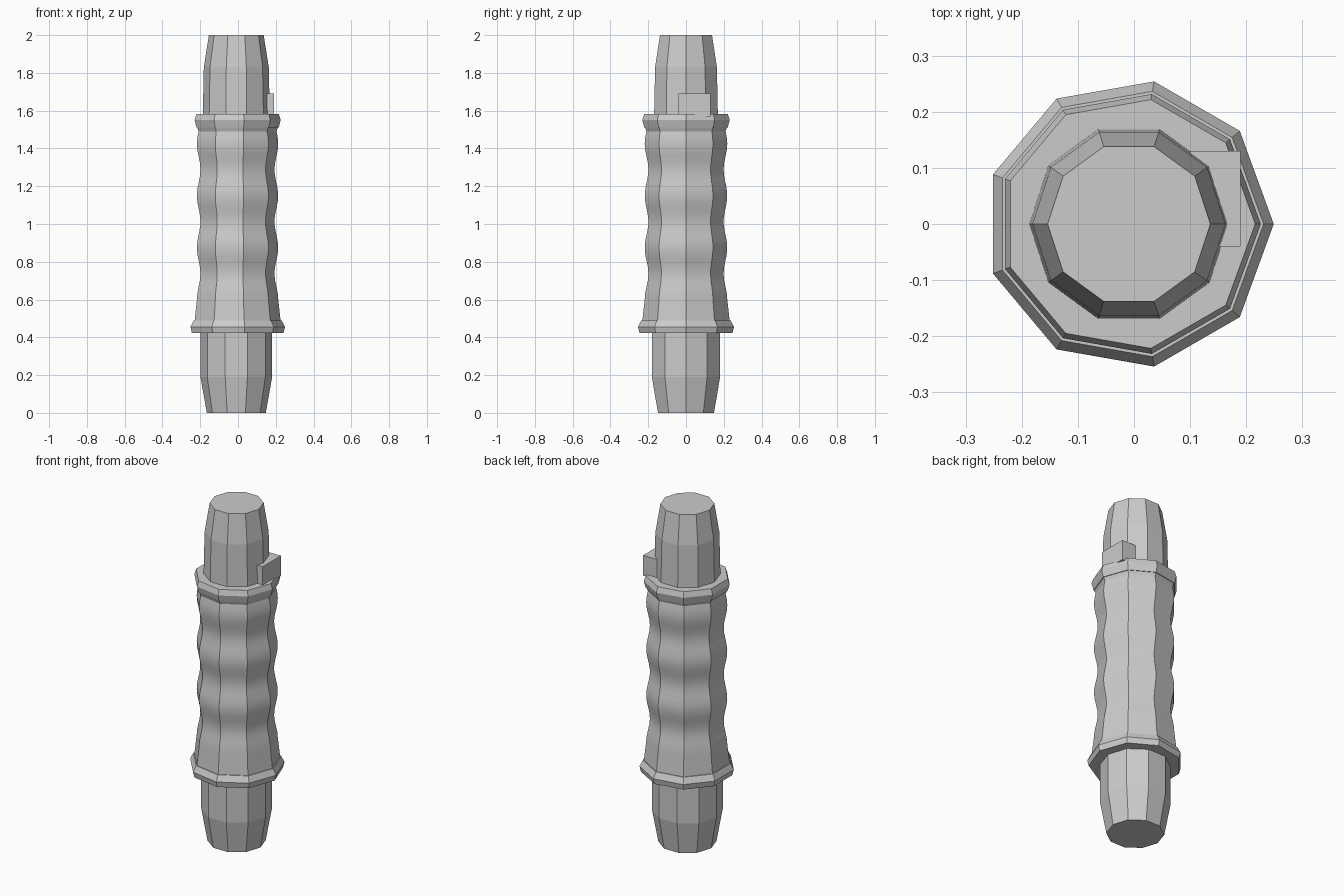
import bpy, math

if "Cube" in bpy.data.objects:
    bpy.data.objects.remove(bpy.data.objects["Cube"])

grey = bpy.data.materials.new("light grey")
grey.diffuse_color = (0.6, 0.6, 0.6, 1)
grey.use_nodes = True
grey.node_tree.nodes["Principled BSDF"].inputs["Base Color"].default_value = grey.diffuse_color
CX = -0.009  # axis of the round parts


def lathe(name, sides, profile):
    """Solid of flat-sided rings from (radius, z) pairs, capped at both ends."""
    verts, faces = [], []
    for r, z in profile:
        for i in range(sides):
            a = 2 * math.pi * i / sides
            verts.append((CX + r * math.cos(a), r * math.sin(a), z))
    for k in range(len(profile) - 1):
        for i in range(sides):
            j = (i + 1) % sides
            faces.append((k * sides + i, k * sides + j,
                          (k + 1) * sides + j, (k + 1) * sides + i))
    faces.append(tuple(reversed(range(sides))))
    top = (len(profile) - 1) * sides
    faces.append(tuple(range(top, top + sides)))
    return make(name, verts, faces)


def make(name, verts, faces):
    mesh = bpy.data.meshes.new(name)
    mesh.from_pydata(verts, [], faces)
    mesh.materials.append(grey)
    ob = bpy.data.objects.new(name, mesh)
    bpy.context.collection.objects.link(ob)
    return ob


# ten-sided ends
lathe("lower_end", 10, [(0.156, 0), (0.19, 0.19), (0.19, 0.45)])
lathe("upper_end", 10, [(0.178, 1.55), (0.172, 1.83), (0.145, 2)])

# nine-sided collars
lathe("lower_collar", 9, [(0.25, 0.422), (0.258, 0.455), (0.24, 0.49)])
lathe("upper_collar", 9, [(0.224, 1.51), (0.235, 1.55), (0.225, 1.582)])

# wavy finger grip
wave = [(0.235, 0.485), (0.222, 0.6)]
for n in range(1, 28):
    z = 0.6 + n * 0.033
    wave.append((0.212 + 0.010 * math.cos(2 * math.pi * (z - 0.6) / 0.275), z))
wave.append((0.222, 1.515))
grip = lathe("finger_grip", 9, wave)
bpy.context.view_layer.objects.active = grip
grip.select_set(True)
bpy.ops.object.shade_smooth_by_angle(angle=math.radians(30))

# small switch block on the side
x0, x1, y0, y1, z0, z1 = 0.1, 0.19, -0.04, 0.13, 1.57, 1.69
make("switch_block",
     [(x, y, z) for z in (z0, z1) for x, y in ((x0, y0), (x1, y0), (x1, y1), (x0, y1))],
     [(3, 2, 1, 0), (4, 5, 6, 7), (0, 1, 5, 4), (1, 2, 6, 5), (2, 3, 7, 6), (3, 0, 4, 7)])
